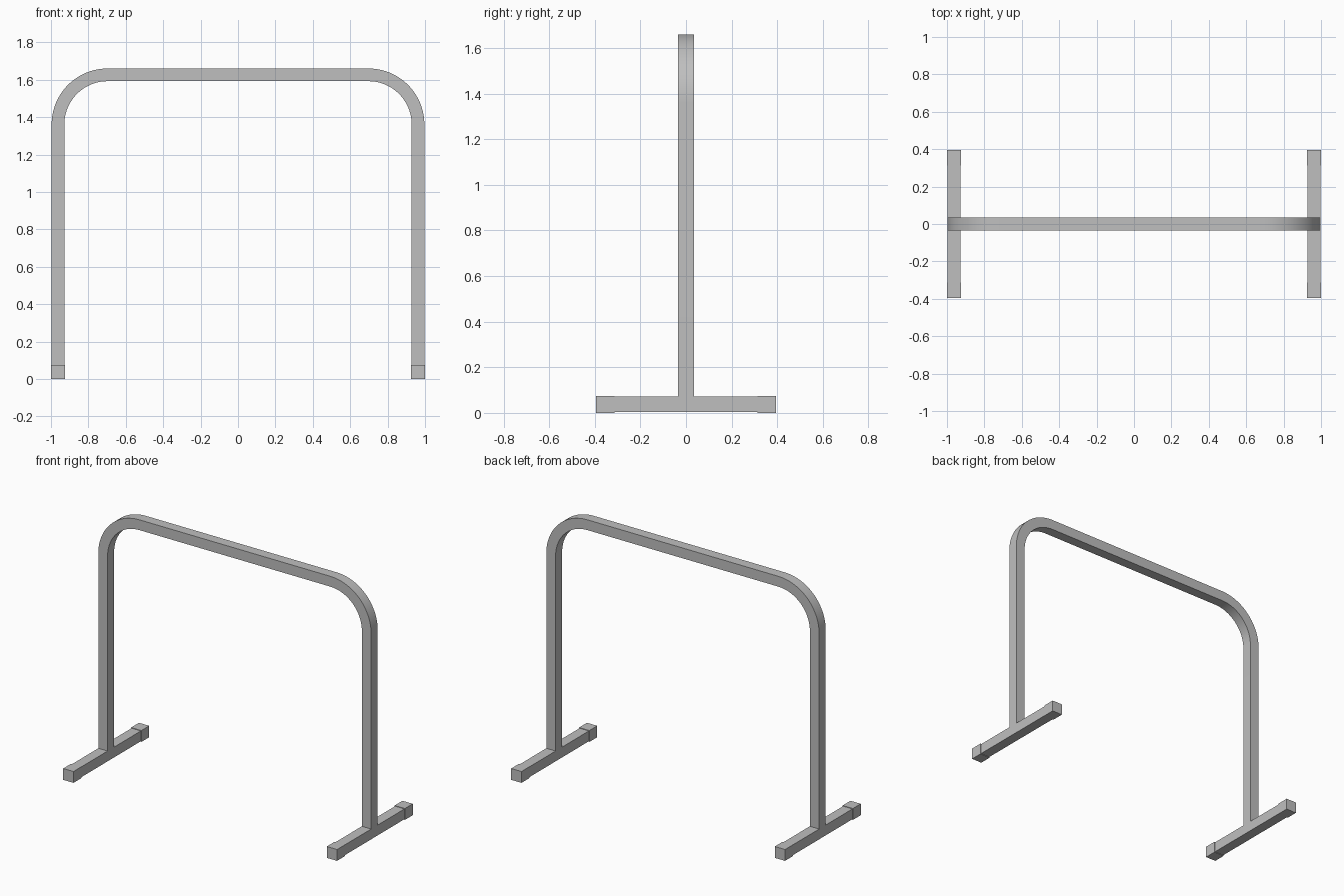
import bpy
import bmesh
from math import pi, sin, cos, radians
from mathutils import Vector

cube = bpy.data.objects.get("Cube")
if cube:
    bpy.data.objects.remove(cube, do_unlink=True)

TUBE = 0.068           # square tube width
CAP = 0.075            # end cap width
CAP_LEN = 0.082
LEG_X = 1 - CAP / 2    # tube centre line
TOP_Z = 1.66 - TUBE / 2
BEND = 0.265           # bend radius at the centre line
FOOT_LEN = 0.79
STEPS = 20

steel = bpy.data.materials.new("grey_steel")
steel.use_nodes = True
colour = (0.52, 0.52, 0.52, 1)
steel.diffuse_color = colour
steel.node_tree.nodes["Principled BSDF"].inputs["Base Color"].default_value = colour


def finish(bm, name):
    bmesh.ops.recalc_face_normals(bm, faces=bm.faces)
    mesh = bpy.data.meshes.new(name)
    bm.to_mesh(mesh)
    bm.free()
    mesh.materials.append(steel)
    obj = bpy.data.objects.new(name, mesh)
    bpy.context.collection.objects.link(obj)
    return obj


def box(name, size, centre):
    bm = bmesh.new()
    bmesh.ops.create_cube(bm, size=1)
    bmesh.ops.scale(bm, vec=size, verts=bm.verts)
    bmesh.ops.translate(bm, vec=centre, verts=bm.verts)
    return finish(bm, name)


# Bent square tube: stations of (centre point, outward direction)
stations = [(Vector((LEG_X, 0, CAP / 2)), Vector((1, 0, 0)))]
for side in (1, -1):
    arc_centre = Vector((side * (LEG_X - BEND), 0, TOP_Z - BEND))
    for i in range(STEPS + 1):
        a = pi / 2 * i / STEPS
        if side < 0:
            a += pi / 2
        out = Vector((cos(a), 0, sin(a)))
        stations.append((arc_centre + out * BEND, out))
stations.append((Vector((-LEG_X, 0, CAP / 2)), Vector((-1, 0, 0))))

bm = bmesh.new()
h = TUBE / 2
across = Vector((0, h, 0))
rings = []
for point, out in stations:
    corners = (out * h + across, out * h - across, -out * h - across, -out * h + across)
    rings.append([bm.verts.new(point + c) for c in corners])
for a, b in zip(rings, rings[1:]):
    for k in range(4):
        n = (k + 1) % 4
        bm.faces.new((a[k], a[n], b[n], b[k]))
bm.faces.new(rings[0])
bm.faces.new(rings[-1])
hoop = finish(bm, "bent_tube_frame")
bpy.context.view_layer.objects.active = hoop
hoop.select_set(True)
bpy.ops.object.shade_smooth_by_angle(angle=radians(30))

# Foot bars with a slightly larger cap on each end
for side, label in ((1, "left"), (-1, "right")):
    x = side * LEG_X
    box(label + "_foot_bar", (TUBE, FOOT_LEN - 0.01, TUBE), (x, 0, CAP / 2))
    for end, place in ((-1, "front"), (1, "back")):
        y = end * (FOOT_LEN - CAP_LEN) / 2
        box(f"{label}_{place}_foot_cap", (CAP, CAP_LEN, CAP), (x, y, CAP / 2))
